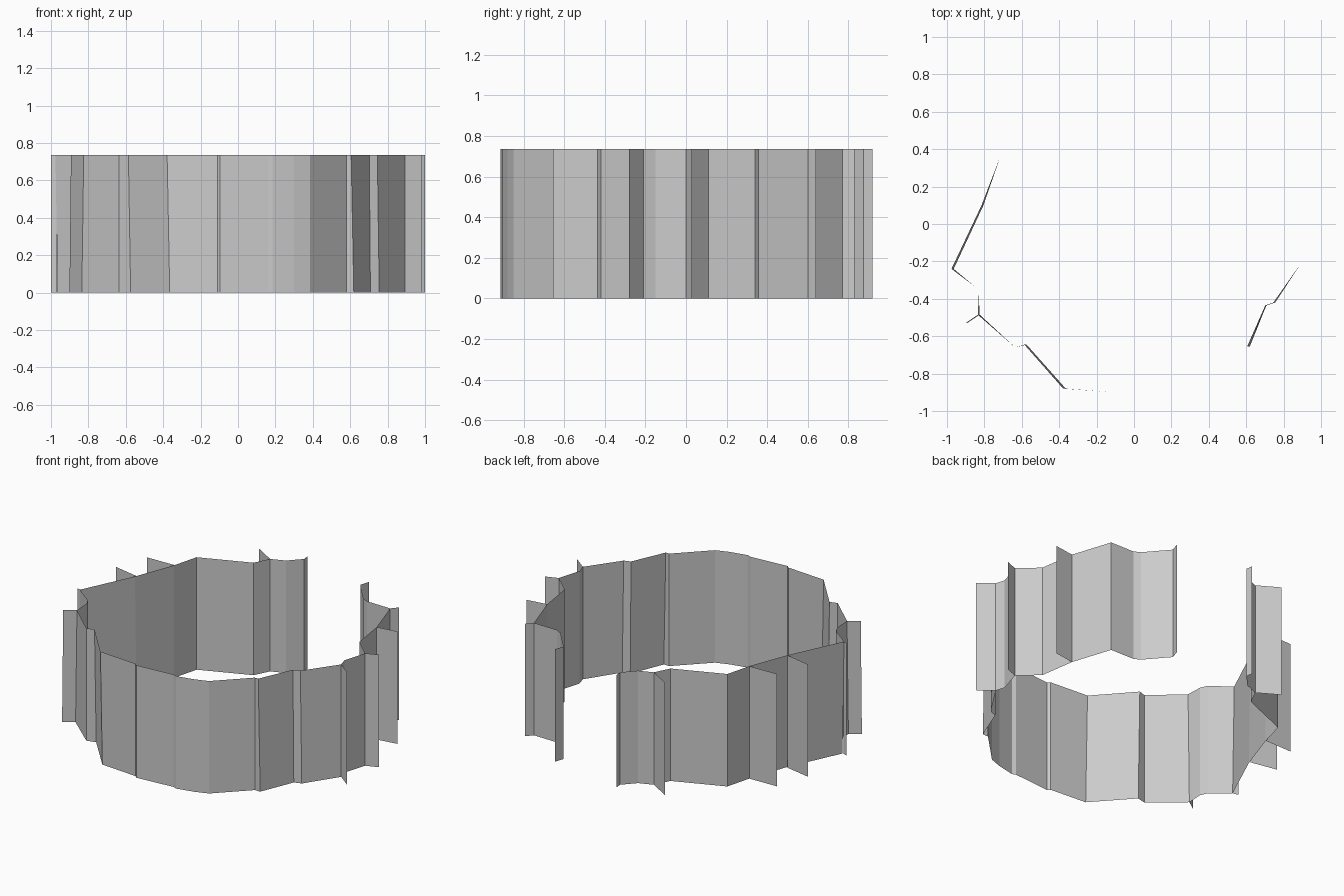
import bpy, bmesh

HEIGHT = 0.735


def wall(name, path):
    """Raise a thin folded sheet from a plan path; an optional third value
    leans the foot of the fold slightly along x."""
    bm = bmesh.new()
    columns = []
    for x, y, *lean in path:
        d = lean[0] / 2 if lean else 0
        columns.append((bm.verts.new((x + d, y, 0)),
                        bm.verts.new((x - d, y, HEIGHT))))
    for (a, b), (c, d) in zip(columns, columns[1:]):
        bm.faces.new((a, c, d, b))
    mesh = bpy.data.meshes.new(name)
    bm.to_mesh(mesh)
    bm.free()
    obj = bpy.data.objects.new(name, mesh)
    bpy.context.collection.objects.link(obj)
    return obj


# Left side of the ring, from the opening round to the front
wall("left_wall", [
    (-0.14, 0.92), (-0.135, 0.875), (-0.21, 0.795), (-0.30, 0.76),
    (-0.35, 0.66), (-0.67, 0.53), (-0.715, 0.36), (-0.81, 0.10, 0.01),
    (-0.97, -0.24, 0.012), (-0.85, -0.335), (-0.83, -0.38),
    (-0.83, -0.485, -0.01), (-0.635, -0.66)])

# Front stretch
wall("front_wall", [
    (-0.635, -0.66), (-0.58, -0.645, 0.012), (-0.372, -0.88, 0.014),
    (-0.11, -0.90), (-0.095, -0.915), (0.16, -0.895), (0.185, -0.905),
    (0.30, -0.88), (0.385, -0.85), (0.58, -0.655)])

# Right side of the ring, back to the opening
wall("right_wall", [
    (0.58, -0.655), (0.612, -0.655, 0.014), (0.705, -0.435, 0.006),
    (0.75, -0.42, 0.01), (0.893, -0.21), (0.875, -0.15), (0.92, 0.0),
    (0.80, 0.11), (0.765, 0.34), (0.68, 0.60), (0.51, 0.603),
    (0.47, 0.625), (0.345, 0.77), (0.365, 0.83)])

# Short fins standing off the outside of the ring
fins = [
    [(-0.30, 0.76), (-0.435, 0.84)],
    [(-0.715, 0.365), (-0.91, 0.36)],
    [(-0.81, 0.11), (-0.985, 0.145)],
    [(-0.97, -0.24), (-1.0, -0.23)],
    [(-0.83, -0.485, -0.01), (-0.897, -0.53, -0.008)],
    [(0.893, -0.21), (0.985, -0.28)],
    [(0.92, 0.0), (1.0, 0.03)],
    [(0.765, 0.34), (0.90, 0.36)],
    [(0.68, 0.60), (0.715, 0.64)],
]
for i, path in enumerate(fins, 1):
    wall(f"wall_fin_{i}", path)
